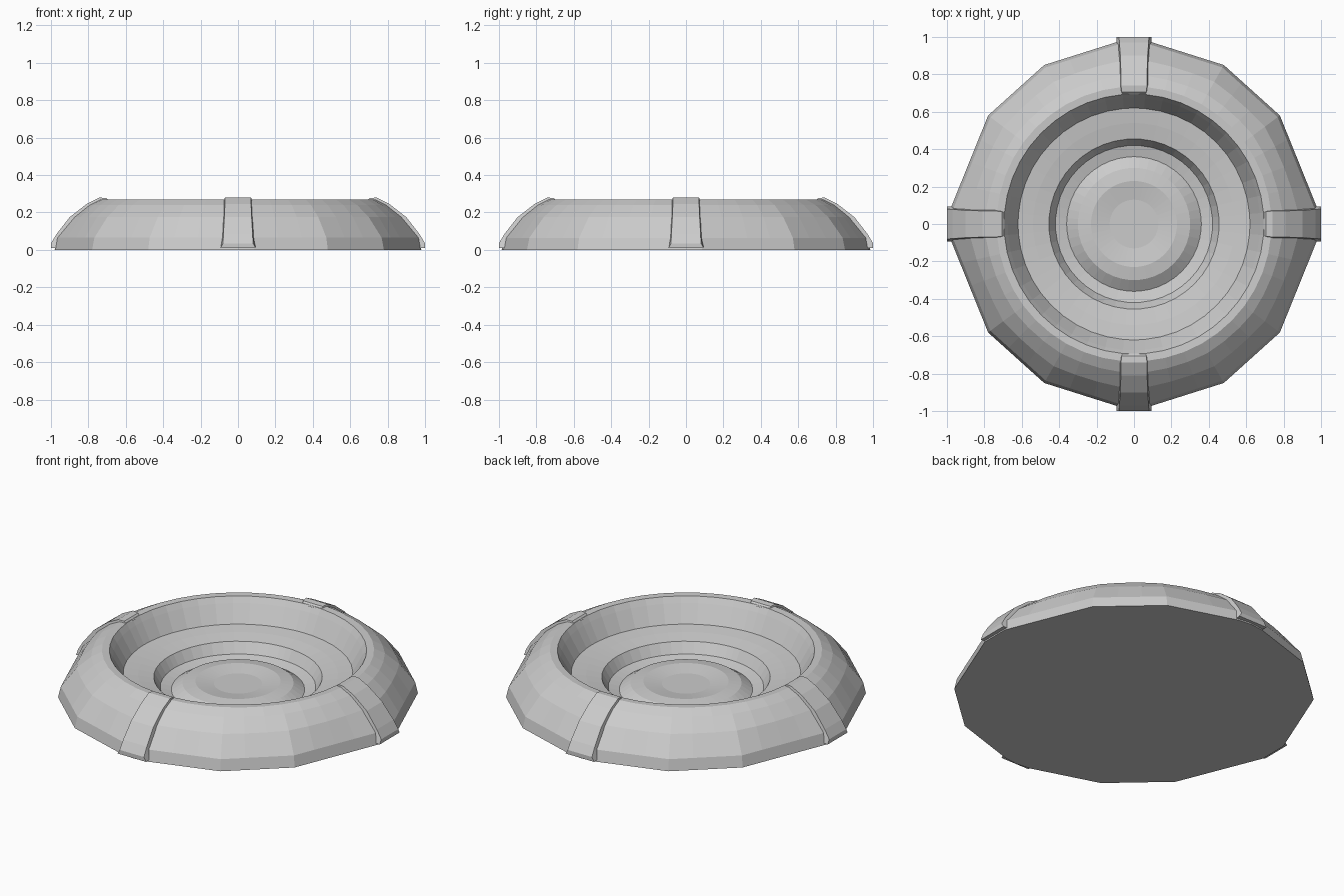
import bpy, bmesh
from math import radians, cos, sin, atan2, hypot, pi

if "Cube" in bpy.data.objects:
    bpy.data.objects.remove(bpy.data.objects["Cube"])

# Faceted outer outline: one quadrant of corners, mirrored around
QUAD = [(0.98, 0.0), (0.98, 0.085), (0.78, 0.58), (0.48, 0.85), (0.085, 0.975), (0.0, 0.985)]


def quadrant_points():
    """Corners plus in-between points along the outline's straight edges."""
    splits = [1, 4, 3, 3, 1]
    pts = []
    for (a, b, n) in zip(QUAD[:-1], QUAD[1:], splits):
        for i in range(n):
            t = i / n
            pts.append((a[0] + (b[0] - a[0]) * t, a[1] + (b[1] - a[1]) * t))
    return pts + [QUAD[-1]]


q = quadrant_points()
half = q + [(-x, y) for x, y in reversed(q[:-1])]
outline = half + [(x, -y) for x, y in reversed(half[1:-1])]


def finish(bm, name):
    bmesh.ops.recalc_face_normals(bm, faces=bm.faces)
    mesh = bpy.data.meshes.new(name)
    bm.to_mesh(mesh)
    bm.free()
    obj = bpy.data.objects.new(name, mesh)
    bpy.context.collection.objects.link(obj)
    return obj


# Dish body: (radius, height, how strongly the ring follows the faceted outline)
PROFILE = [
    (0.98, 0.0, 1.0), (0.965, 0.065, 1.0), (0.875, 0.175, 0.5), (0.795, 0.24, 0.2),
    (0.735, 0.27, 0), (0.695, 0.268, 0), (0.675, 0.235, 0), (0.62, 0.135, 0),
    (0.54, 0.125, 0), (0.455, 0.11, 0), (0.42, 0.05, 0), (0.36, 0.035, 0),
    (0.30, 0.075, 0), (0.23, 0.085, 0), (0.13, 0.07, 0),
]
bm = bmesh.new()
rings = []
for r, z, follow in PROFILE:
    ring = []
    for x, y in outline:
        a = atan2(y, x)
        k = 1 + follow * (hypot(x, y) / 0.98 - 1)
        ring.append(bm.verts.new((r * k * cos(a), r * k * sin(a), z)))
    rings.append(ring)
n = len(outline)
for lo, hi in zip(rings[:-1], rings[1:]):
    for i in range(n):
        j = (i + 1) % n
        bm.faces.new((lo[i], lo[j], hi[j], hi[i]))
bm.faces.new(rings[0])
bm.faces.new(rings[-1])
finish(bm, "dish_body")

# Raised straps over the rim: (radius, top height, half width)
STRAP = [
    (0.69, 0.262, 0.06), (0.705, 0.277, 0.065), (0.74, 0.28, 0.07), (0.81, 0.245, 0.07),
    (0.90, 0.175, 0.073), (0.97, 0.085, 0.078), (1.0, 0.035, 0.08),
]


def strap(name, angle):
    bm = bmesh.new()
    sections = []
    for r, z, w in STRAP:
        low = 0.01 if r > 0.95 else max(z - 0.06, 0.02)
        inner = r if r > 0.95 or r < 0.75 else r - 0.03
        pts = [(inner, -w - 0.015, low), (r, -w, z), (r, w, z), (inner, w + 0.015, low)]
        sections.append([bm.verts.new((x * cos(angle) - y * sin(angle),
                                       x * sin(angle) + y * cos(angle), h)) for x, y, h in pts])
    for a, b in zip(sections[:-1], sections[1:]):
        for i in range(4):
            j = (i + 1) % 4
            bm.faces.new((a[i], a[j], b[j], b[i]))
    bm.faces.new(sections[0])
    bm.faces.new(sections[-1])
    finish(bm, name)


for i, side in enumerate(("right", "back", "left", "front")):
    strap("rim_strap_" + side, i * pi / 2)
